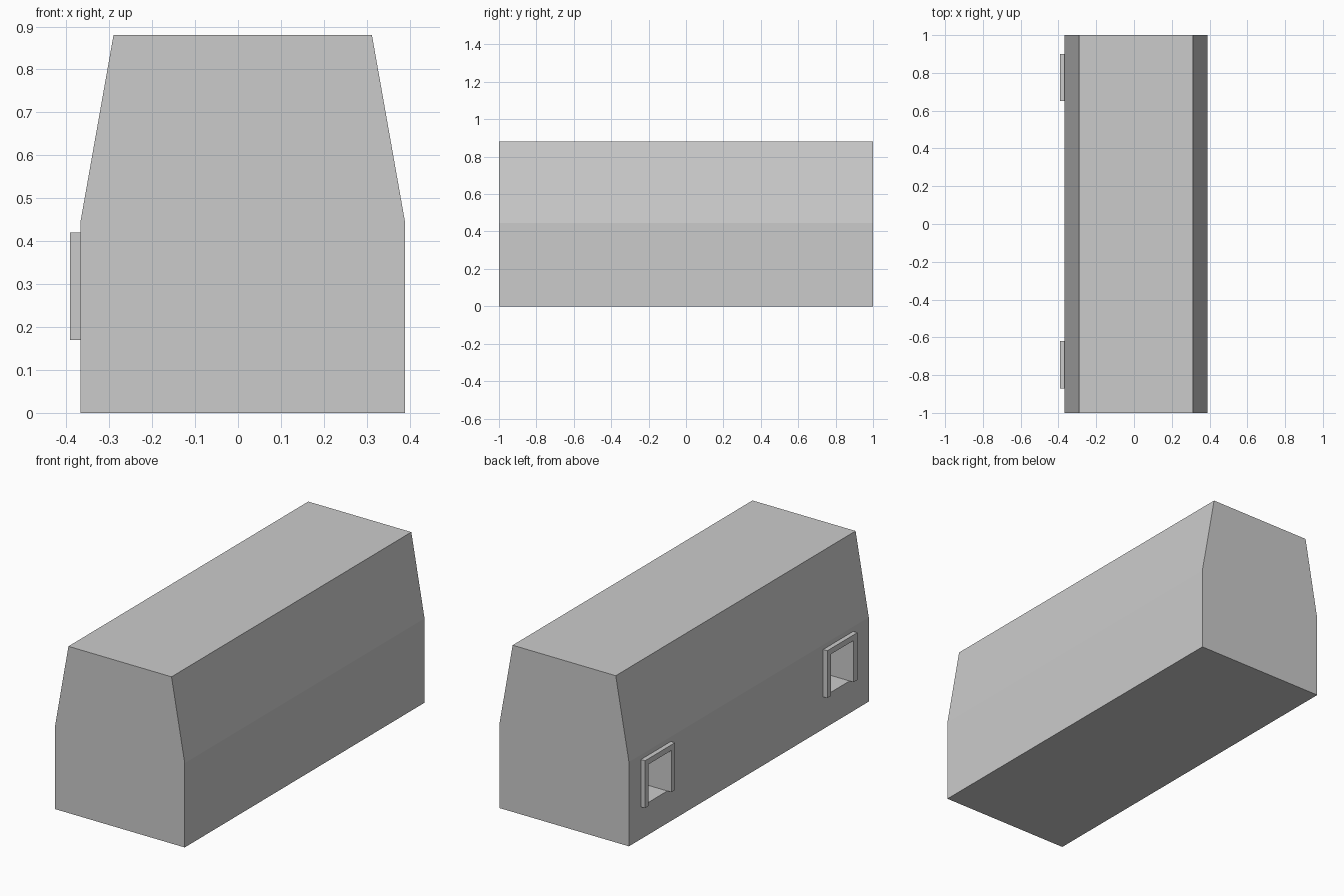
import bpy, bmesh
from mathutils import Vector

if "Cube" in bpy.data.objects:
    bpy.data.objects.remove(bpy.data.objects["Cube"])


def prism(name, points, extrude):
    """Extrude a planar outline along a vector."""
    bm = bmesh.new()
    face = bm.faces.new([bm.verts.new(p) for p in points])
    geo = bmesh.ops.extrude_face_region(bm, geom=[face], use_keep_orig=True)
    moved = [v for v in geo["geom"] if isinstance(v, bmesh.types.BMVert)]
    bmesh.ops.translate(bm, verts=moved, vec=Vector(extrude))
    bmesh.ops.recalc_face_normals(bm, faces=bm.faces)
    mesh = bpy.data.meshes.new(name)
    bm.to_mesh(mesh)
    bm.free()
    obj = bpy.data.objects.new(name, mesh)
    bpy.context.collection.objects.link(obj)
    return obj


# Body: tapered block running front to back
CENTRE, HALF_BASE, HALF_TOP = 0.011, 0.378, 0.301
right = [(HALF_BASE, 0), (HALF_BASE, 0.445), (HALF_TOP, 0.88)]
outline = right + [(-x, z) for x, z in reversed(right)]
body = prism("body", [(CENTRE + x, -1, z) for x, z in outline], (0, 2, 0))

# Doorways: recess in the left wall, with a raised three-sided frame
WALL, OUTER = CENTRE - HALF_BASE, -0.391
BOTTOM, TOP, HALF_W, TRIM, DEPTH = 0.17, 0.42, 0.125, 0.03, 0.2
inner = HALF_W - TRIM

for label, y in (("front", -0.745), ("back", 0.775)):
    opening = [(y - inner, BOTTOM), (y - inner, TOP - TRIM),
               (y + inner, TOP - TRIM), (y + inner, BOTTOM)]
    outside = [(y + HALF_W, BOTTOM), (y + HALF_W, TOP),
               (y - HALF_W, TOP), (y - HALF_W, BOTTOM)]
    prism(label + "_door_frame", [(OUTER, a, b) for a, b in opening + outside],
          (WALL - OUTER, 0, 0))

    cutter = prism(label + "_door_cutter", [(OUTER - 0.05, a, b) for a, b in opening],
                   (WALL + DEPTH - OUTER + 0.05, 0, 0))
    cutter.hide_render = True
    cutter.display_type = 'WIRE'
    cut = body.modifiers.new(label + "_doorway", 'BOOLEAN')
    cut.operation = 'DIFFERENCE'
    cut.solver = 'EXACT'
    cut.object = cutter
